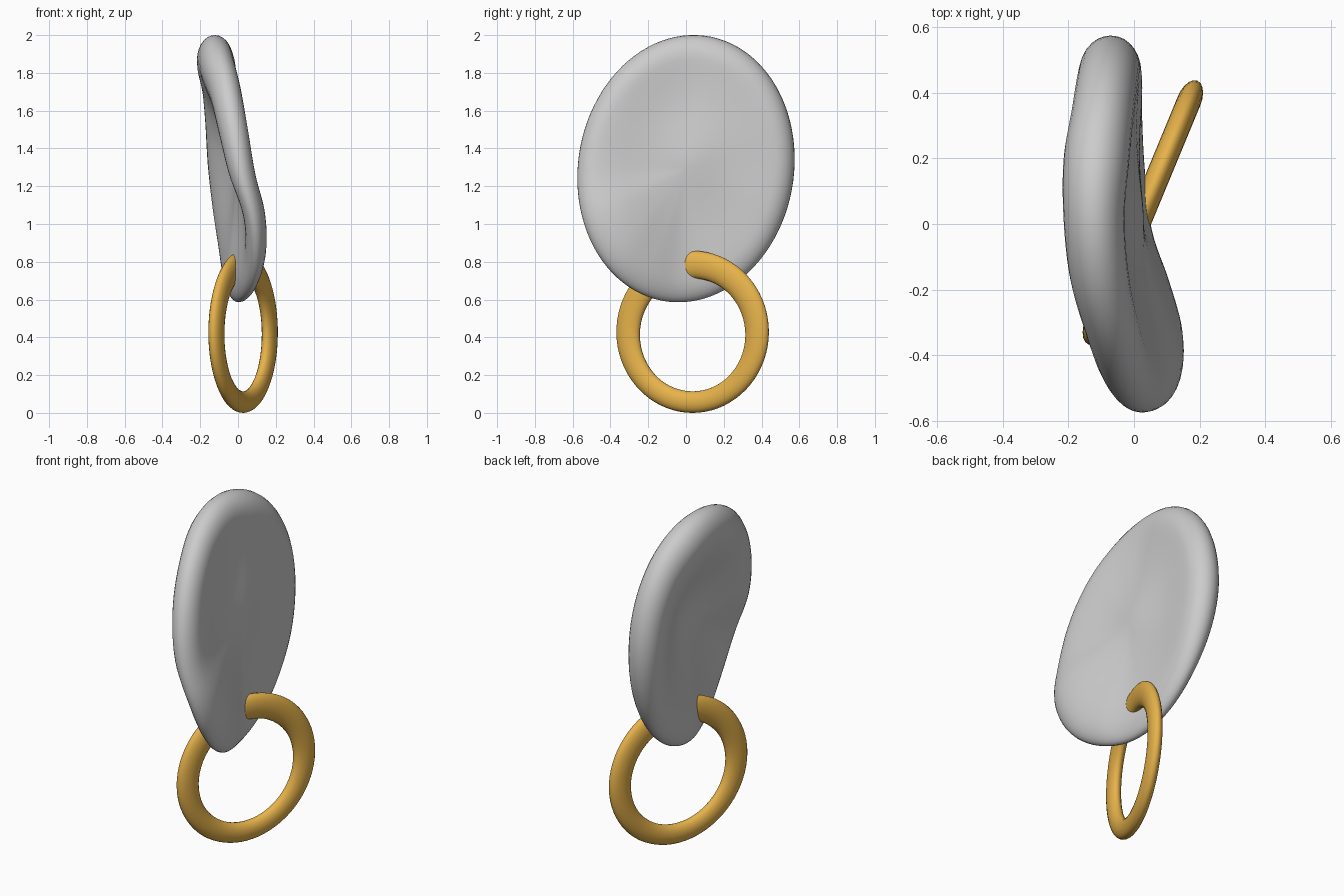
import bpy, bmesh, math

if "Cube" in bpy.data.objects:
    bpy.data.objects.remove(bpy.data.objects["Cube"])

# rim centre x and rim half thickness every 22.5 degrees, from +y towards +z
RIM_X = [-0.07, -0.08, -0.095, -0.115, -0.122, -0.105, -0.065, -0.025,
         0.02, 0.085, 0.093, 0.055, 0.0, -0.025, -0.04, -0.055]
RIM_H = [0.09, 0.093, 0.095, 0.10, 0.093, 0.09, 0.083, 0.078,
         0.07, 0.058, 0.056, 0.056, 0.054, 0.058, 0.065, 0.08]


def cyclic(vals, a):
    """Smooth periodic interpolation round the rim."""
    n = len(vals)
    f = a / (2 * math.pi) * n
    i = int(math.floor(f))
    t = f - i
    p0, p1, p2, p3 = (vals[(i + k) % n] for k in (-1, 0, 1, 2))
    return p1 + 0.5 * t * (p2 - p0 + t * (2 * p0 - 5 * p1 + 4 * p2 - p3
                           + t * (3 * (p1 - p2) + p3 - p0)))


def finish(name, bm):
    bmesh.ops.recalc_face_normals(bm, faces=bm.faces)
    for f in bm.faces:
        f.smooth = True
    me = bpy.data.meshes.new(name)
    bm.to_mesh(me)
    bm.free()
    ob = bpy.data.objects.new(name, me)
    bpy.context.collection.objects.link(ob)
    return ob


def bridge(bm, a, b):
    n = len(a)
    for i in range(n):
        bm.faces.new((a[i], a[(i + 1) % n], b[(i + 1) % n], b[i]))


# warped dished plate: rings from the +x centre, over the rim, to the -x centre
N, PEAK, MID_X, MID_H = 96, 0.82, 0.008, 0.022
inner = [(PEAK * k / 14, None) for k in range(1, 14)]
outer = [(PEAK + (1 - PEAK) * math.cos(p), math.sin(p))
         for p in [math.pi / 2 - math.pi * k / 14 for k in range(15)]]
bm = bmesh.new()
loops = []
for s, h, side in ([(s, h, 1) for s, h in inner] + [(s, h, 0) for s, h in outer]
                   + [(s, h, -1) for s, h in reversed(inner)]):
    loop = []
    for i in range(N):
        a = 2 * math.pi * i / N
        c, hr = cyclic(RIM_X, a), cyclic(RIM_H, a)
        t = min(s / PEAK, 1)
        e = t * t * t * (4 - 3 * t)
        x = MID_X + (c - MID_X) * t * t * (3 - 2 * t)
        x += side * (MID_H + (hr - MID_H) * e) if side else hr * h
        y = s * (0.575 * math.cos(a) + 0.02 * math.sin(a))
        z = 1.293 + s * (0.025 * math.cos(a) + 0.707 * math.sin(a))
        loop.append(bm.verts.new((x, y, z)))
    loops.append(loop)
for a, b in zip(loops, loops[1:]):
    bridge(bm, a, b)
for loop, x in ((loops[0], MID_X + MID_H), (loops[-1], MID_X - MID_H)):
    v = bm.verts.new((x, 0, 1.293))
    for i in range(N):
        bm.faces.new((loop[i], loop[(i + 1) % N], v))
finish("dished_plate", bm)

# flattened ring through the lower edge, turned about z, thicker at the top
TURN = math.radians(22.5)
bm = bmesh.new()
loops = []
for i in range(72):
    a = 2 * math.pi * i / 72
    rad = 0.065 + 0.008 * math.sin(a)
    loop = []
    for j in range(20):
        b = 2 * math.pi * j / 20
        r = 0.364 + rad * math.cos(b)
        u, w = 1.015 * r * math.cos(a), 0.037 * math.sin(b)
        loop.append(bm.verts.new((0.027 + u * math.sin(TURN) + w * math.cos(TURN),
                                  0.035 + u * math.cos(TURN) - w * math.sin(TURN),
                                  0.421 + r * math.sin(a))))
    loops.append(loop)
for a, b in zip(loops, loops[1:] + loops[:1]):
    bridge(bm, a, b)
ring = finish("gold_ring", bm)
mat = bpy.data.materials.new("gold")
mat.diffuse_color = (0.8, 0.45, 0.07, 1)
mat.use_nodes = True
mat.node_tree.nodes["Principled BSDF"].inputs["Base Color"].default_value = mat.diffuse_color
ring.data.materials.append(mat)
